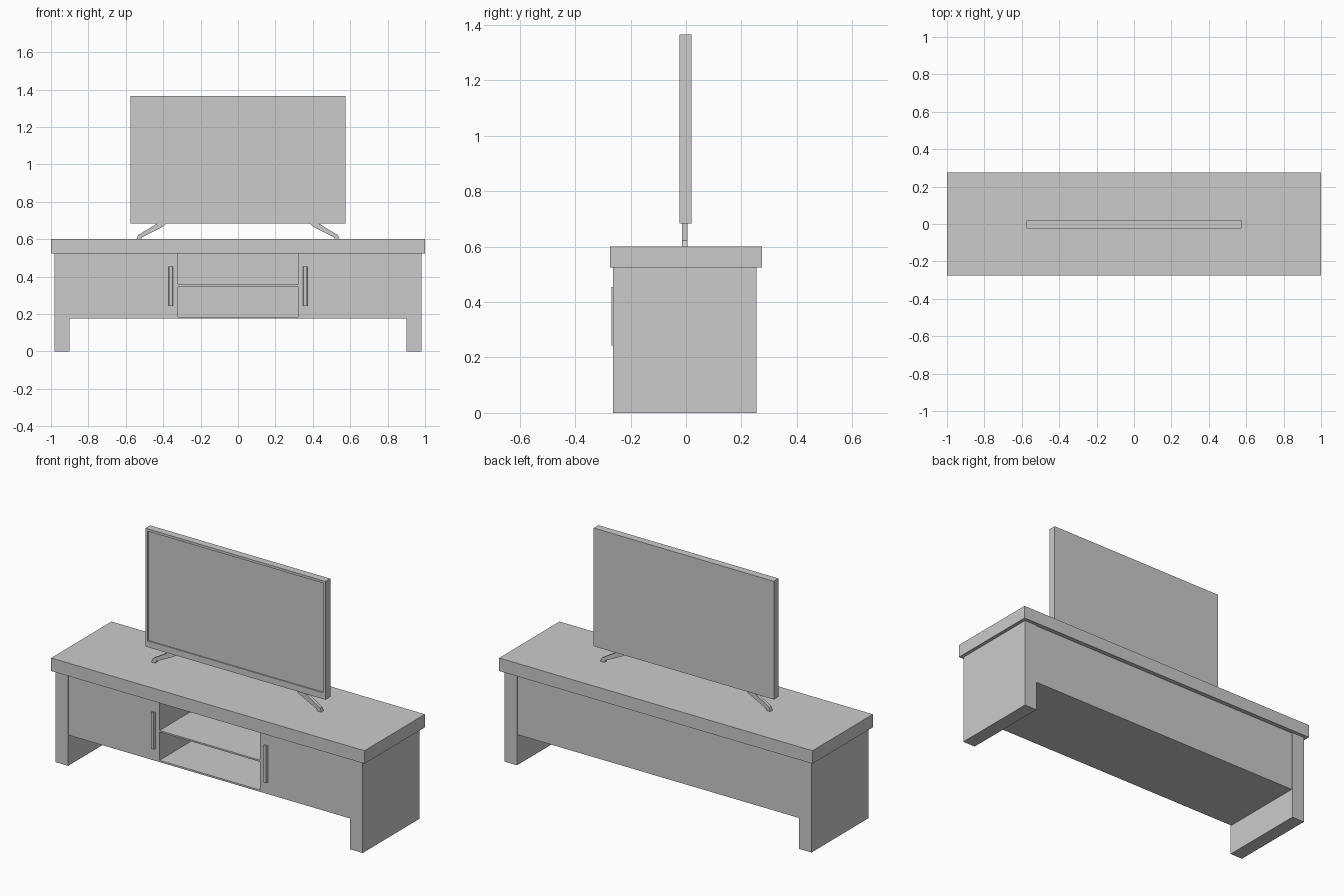
import bpy
import bmesh

if "Cube" in bpy.data.objects:
    bpy.data.objects.remove(bpy.data.objects["Cube"])


def add_mesh(name, bm):
    bmesh.ops.recalc_face_normals(bm, faces=bm.faces)
    me = bpy.data.meshes.new(name)
    bm.to_mesh(me)
    bm.free()
    ob = bpy.data.objects.new(name, me)
    bpy.context.collection.objects.link(ob)
    return ob


def box(name, x, y, z):
    bm = bmesh.new()
    bmesh.ops.create_cube(bm, size=1)
    for v in bm.verts:
        v.co = [r[0] + (c + 0.5) * (r[1] - r[0]) for c, r in zip(v.co, (x, y, z))]
    return add_mesh(name, bm)


def prism(name, profile, y0, y1):
    # Profile in the XZ plane, extruded along y
    bm = bmesh.new()
    face = bm.faces.new([bm.verts.new((x, y0, z)) for x, z in profile])
    ext = bmesh.ops.extrude_face_region(bm, geom=[face])
    verts = [g for g in ext["geom"] if isinstance(g, bmesh.types.BMVert)]
    bmesh.ops.translate(bm, vec=(0, y1 - y0, 0), verts=verts)
    return add_mesh(name, bm)


def cut(target, x, y, z):
    cutter = box(target.name + "_cutter", x, y, z)
    cutter.hide_render = True
    cutter.hide_viewport = False
    cutter.display_type = 'WIRE'
    mod = target.modifiers.new("cut", 'BOOLEAN')
    mod.operation = 'DIFFERENCE'
    mod.solver = 'EXACT'
    mod.object = cutter


def mirror(ob):
    ob.modifiers.new("mirror", 'MIRROR')


# Stand: top board and side panels
box("top_board", (-1, 1), (-0.275, 0.275), (0.525, 0.6))
mirror(box("side_panel", (0.90, 0.98), (-0.263, 0.255), (0, 0.525)))

# Cabinet body with two open shelf compartments
cabinet = box("cabinet_body", (-0.9, 0.9), (-0.258, 0.25), (0.175, 0.525))
cut(cabinet, (-0.32, 0.32), (-0.4, 0.235), (0.357, 0.6))
cut(cabinet, (-0.32, 0.32), (-0.4, 0.235), (0.185, 0.348))

# Door handles, tapered towards the front
handle = box("door_handle", (0.347, 0.371), (-0.269, -0.257), (0.243, 0.455))
for v in handle.data.vertices:
    if v.co.y < -0.26:
        v.co.x += 0.003 if v.co.x < 0.359 else -0.003
mirror(handle)

# Television with a recessed screen
tv = box("television", (-0.575, 0.575), (-0.023, 0.02), (0.684, 1.366))
cut(tv, (-0.56, 0.56), (-0.1, -0.016), (0.72, 1.352))

# Splayed television feet
foot = [(0.543, 0.6), (0.518, 0.6), (0.511, 0.614), (0.398, 0.666),
        (0.383, 0.684), (0.43, 0.684), (0.532, 0.624)]
foot = [(0.543, 0.6), (0.518, 0.6), (0.513, 0.611), (0.40, 0.668),
        (0.382, 0.684), (0.432, 0.684), (0.534, 0.622)]
mirror(prism("television_foot", foot, -0.015, 0.005))
